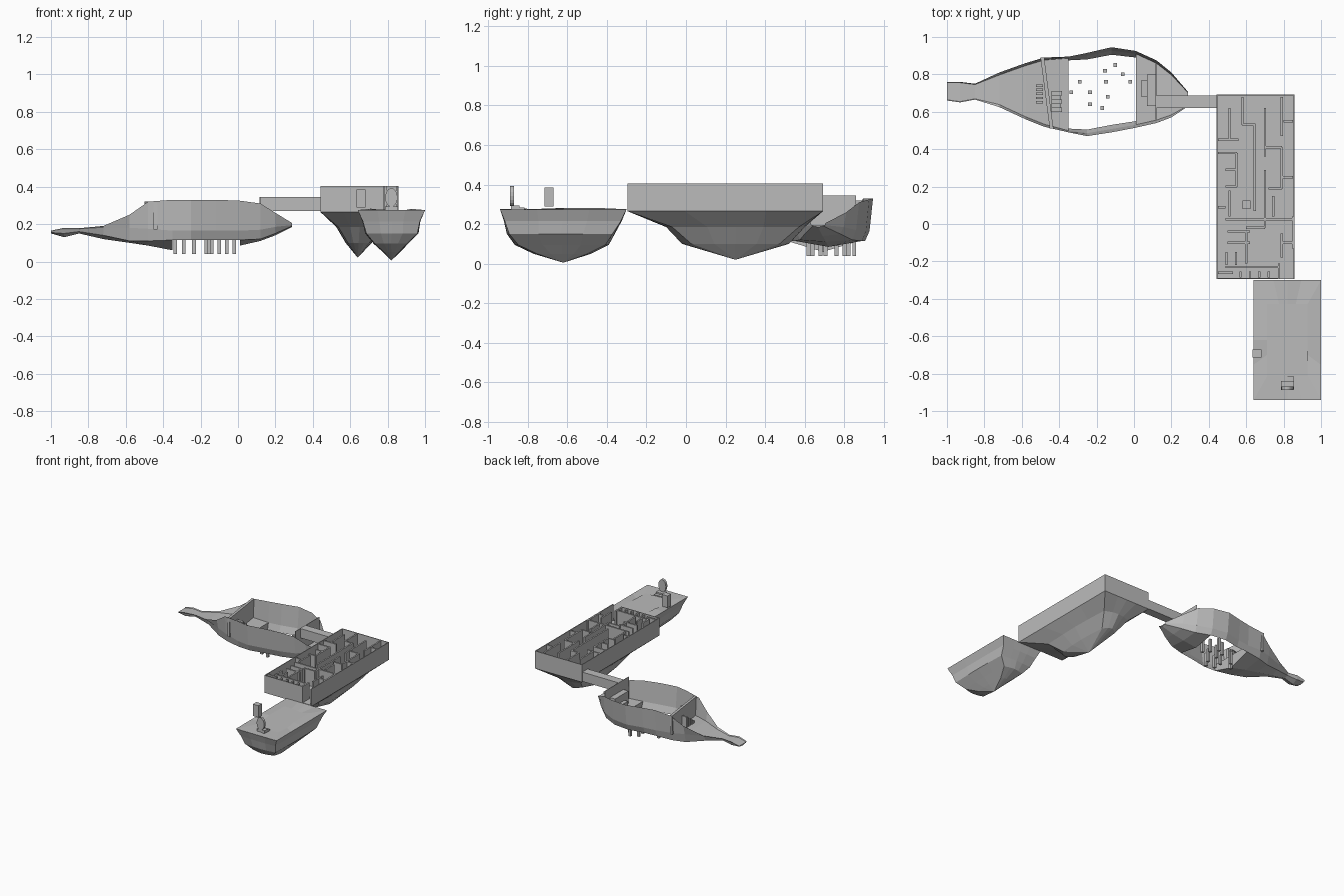
import bpy, bmesh, math, random

random.seed(4)
stone = bpy.data.materials.new("stone_grey")
stone.diffuse_color = (0.5, 0.5, 0.5, 1)


def finish(name, bm, fix=True):
    if fix:
        bmesh.ops.recalc_face_normals(bm, faces=bm.faces[:])
    me = bpy.data.meshes.new(name)
    bm.to_mesh(me)
    bm.free()
    me.materials.append(stone)
    ob = bpy.data.objects.new(name, me)
    bpy.context.collection.objects.link(ob)
    return ob


def add_box(bm, x0, x1, y0, y1, z0, z1):
    v = [bm.verts.new((x, y, z)) for z in (z0, z1)
         for x, y in ((x0, y0), (x1, y0), (x1, y1), (x0, y1))]
    for f in ((3, 2, 1, 0), (4, 5, 6, 7), (0, 1, 5, 4), (1, 2, 6, 5), (2, 3, 7, 6), (3, 0, 4, 7)):
        bm.faces.new([v[i] for i in f])


def boxes(name, items):
    bm = bmesh.new()
    for b in items:
        add_box(bm, *b)
    return finish(name, bm)


def rock(name, rings, tip, dish=0.0, n=16):
    """Hanging rock: rings of (z, x0, x1, y0, y1, squareness) closing in a tip."""
    bm = bmesh.new()
    loops = []
    for z, x0, x1, y0, y1, sq in rings:
        loop = []
        for i in range(n):
            a = 2 * math.pi * i / n
            c, s = math.cos(a), math.sin(a)
            k = sq / max(abs(c), abs(s)) + 1 - sq
            loop.append(bm.verts.new(((x0 + x1) / 2 + c * k * (x1 - x0) / 2,
                                      (y0 + y1) / 2 + s * k * (y1 - y0) / 2, z)))
        loops.append(loop)
    for a, b in zip(loops, loops[1:]):
        for i in range(n):
            bm.faces.new((a[i], a[(i + 1) % n], b[(i + 1) % n], b[i]))
    t = bm.verts.new(tip)
    for i in range(n):
        bm.faces.new((loops[-1][i], loops[-1][(i + 1) % n], t))
    # top surface, gently uneven when dish is set
    top = loops[0]
    mx = sum(v.co.x for v in top) / n
    my = sum(v.co.y for v in top) / n
    inner = []
    for v in top:
        inner.append(bm.verts.new((mx + (v.co.x - mx) * 0.6, my + (v.co.y - my) * 0.6,
                                   v.co.z + dish * random.uniform(-1, 1))))
    for i in range(n):
        bm.faces.new((top[i], top[(i + 1) % n], inner[(i + 1) % n], inner[i]))
    bm.faces.new(inner)
    return finish(name, bm)


# Ship-shaped island: x, y low, y high, wall top, crease/floor, underside edge, keel, inset
stations = [
    (-1.0, .66, .76, .165, .16, .155, .15, .01),
    (-.93, .65, .76, .18, .172, .15, .13, .01),
    (-.85, .665, .75, .178, .172, .16, .15, .01),
    (-.72, .625, .81, .19, .18, .14, .12, .03),
    (-.58, .56, .86, .25, .18, .11, .10, .03),
    (-.48, .52, .89, .32, .175, .11, .085, .03),
    (-.35, .49, .895, .33, .165, .115, .06, .02),
    (-.25, .47, .915, .33, .165, .115, .11, .035),
    (-.12, .49, .945, .33, .165, .115, .11, .04),
    (.01, .515, .925, .325, .165, .115, .085, .035),
    (.12, .54, .875, .31, .17, .12, .11, .035),
    (.20, .57, .81, .26, .185, .15, .14, .03),
    (.29, .63, .705, .205, .195, .19, .185, .01),
]
bm = bmesh.new()
sec = []
for x, y0, y1, zt, zc, zb, zk, d in stations:
    h = d * .45
    sec.append([bm.verts.new(p) for p in (
        (x, y0, zt), (x, y0 + h, zc), (x, y0 + d, zb), (x, (y0 + y1) / 2, zk),
        (x, y1 - d, zb), (x, y1 - h, zc), (x, y1, zt))])
for i, (a, b) in enumerate(zip(sec, sec[1:])):
    hole = 6 <= i < 9
    for j in range(6):
        if not (hole and j in (2, 3)):
            bm.faces.new((a[j], a[j + 1], b[j + 1], b[j]))
    if not hole:
        bm.faces.new((a[1], b[1], b[5], a[5]))
for s in (sec[0], sec[6], sec[9], sec[-1]):
    bm.faces.new(s[1:6])
finish("ship_island", bm)

# Slanted gate wall across the ship island
bm = bmesh.new()
add_box(bm, -.5, -.48, .51, .89, .17, .32)
for v in bm.verts:
    v.co.x += (.89 - v.co.y) * .13
finish("gate_wall", bm)

# Stairs on both sides of the gate
boxes("outer_stairs", [(-.525, -.487, .645 + i * .022, .658 + i * .022, .175, .2 + i * .016)
                       for i in range(5)])
boxes("inner_stairs", [(-.44, -.385 - .006 * (i % 2), .60 + i * .022, .622 + i * .022, .165, .27 - i * .02)
                       for i in range(5)])

# Jumping pillars in the pit
spots = [(-.29, .76), (-.235, .705), (-.235, .64), (-.17, .62), (-.155, .82), (-.15, .76),
         (-.14, .68), (-.10, .85), (-.06, .80), (-.02, .76), (-.335, .705)]
boxes("pit_pillars", [(x - .01, x + .01, y - .01, y + .01, .04, .145) for x, y in spots])

# End wall, landing and bridge
boxes("end_wall", [(.116, .12, .56, .86, .17, .345)])
boxes("landing", [(.07, .116, .63, .80, .17, .27), (.04, .07, .68, .77, .17, .215)])
boxes("bridge", [(.12, .44, .62, .688, .27, .345)])

# Maze rock and walls
rock("maze_rock", [(.275, .44, .858, -.295, .692, 1), (.265, .44, .858, -.295, .692, 1),
                   (.185, .525, .775, -.10, .60, .7), (.10, .575, .715, -.02, .52, .4)],
     (.64, .25, .02))
W, Z0, Z1 = .006, .27, .405
outer = [(.44, .446, -.295, .692, Z0, Z1), (.852, .858, -.295, .692, Z0, Z1),
         (.44, .858, .686, .692, Z0, Z1), (.44, .78, -.295, -.289, Z0, Z1)]
boxes("maze_outer_walls", outer)
upright = [(.51, .45, .62), (.58, .53, .68), (.645, .07, .53), (.70, .36, .62),
           (.79, .47, .68), (.79, .19, .41), (.55, .20, .38), (.51, .04, .18),
           (.70, -.02, .29), (.60, -.21, -.04), (.79, -.18, -.05), (.85, -.13, .04),
           (.775, -.295, -.21), (.745, .04, .15), (.495, -.22, -.15), (.545, -.22, -.15)]
level = [(.45, .51, .56), (.45, .45, .52), (.53, .58, .65), (.41, .70, .79), (.19, .72, .79),
         (.38, .45, .55), (.29, .49, .55), (.20, .49, .55), (.09, .45, .49), (.025, .49, .85),
         (-.02, .60, .70), (-.04, .50, .62), (-.10, .50, .62), (-.23, .49, .78),
         (-.10, .79, .85), (.25, .79, .85), (.55, .80, .85), (-.26, .45, .53)]
boxes("maze_inner_walls",
      [(x - W, x + W, a, b, Z0, Z1 - .001) for x, a, b in upright] +
      [(a, b, y - W, y + W, Z0, Z1 - .002) for y, a, b in level] +
      [(x - W, x + W, -.285, -.255, Z0, Z1 - .001) for x in (.57, .62, .67, .72)])
boxes("maze_chest", [(.58, .622, .08, .125, .27, .32)])

# Final island
rock("final_island", [(.275, .64, 1.0, -.94, -.30, 1), (.215, .665, .975, -.92, -.325, .95),
                      (.15, .68, .965, -.905, -.36, .85), (.095, .725, .91, -.865, -.39, .75),
                      (.05, .775, .866, -.77, -.48, .6)],
     (.82, -.62, .005), dish=.01)

# Round portal on its plinth
boxes("portal_base", [(.787, .855, -.885, -.84, .27, .295), (.787, .855, -.84, -.815, .27, .283)])
bm = bmesh.new()
bmesh.ops.create_cone(bm, cap_ends=True, segments=16, radius1=1, radius2=1, depth=1)
for v in bm.verts:
    x, y, z = v.co
    v.co = (.82 + x * .033, -.878 + z * .02, .342 + y * .05)
finish("portal_disc", bm)

# Floating block beside the portal
boxes("floating_block", [(.633, .683, -.715, -.67, .29, .385)])
